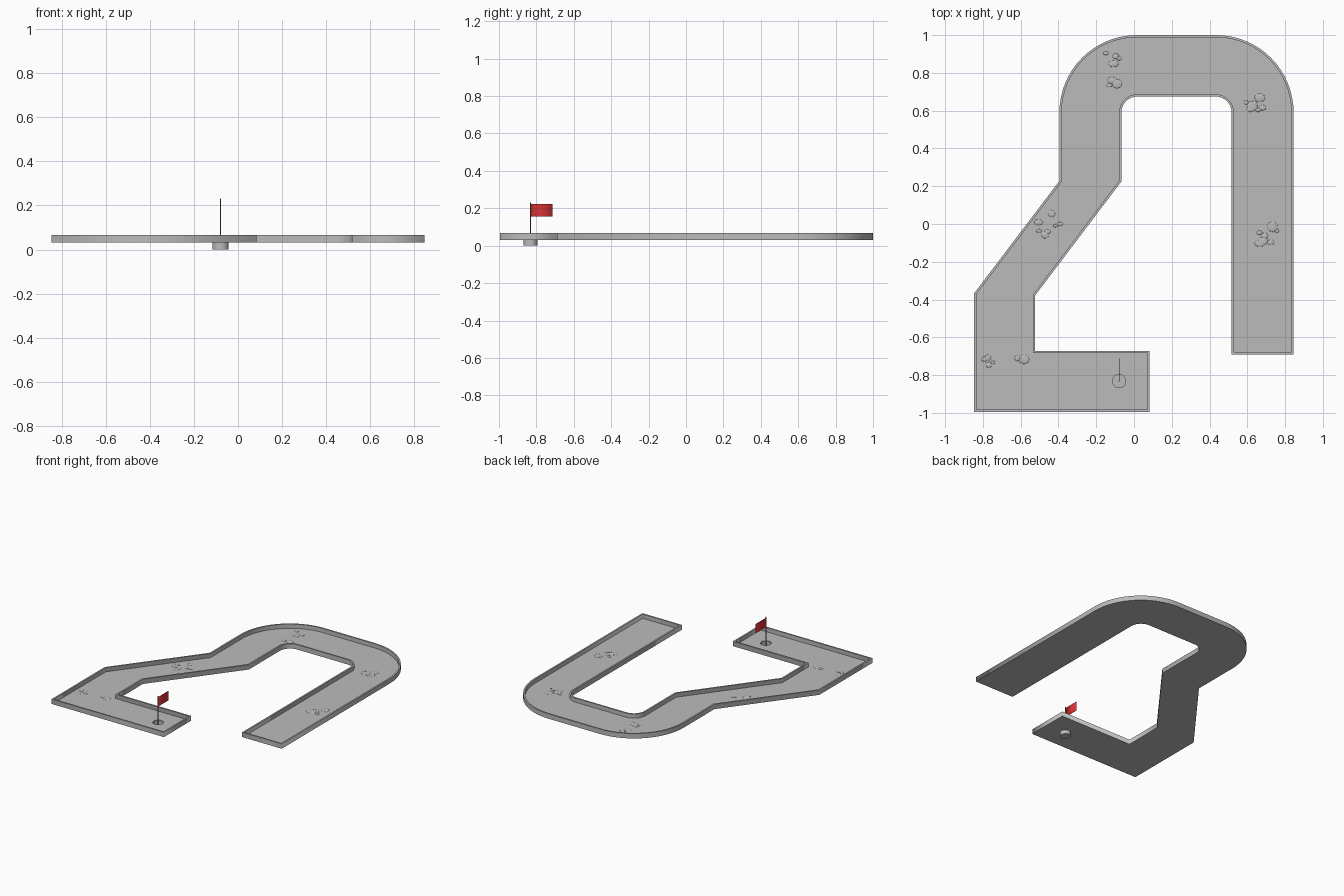
import bpy, bmesh, math, random
from mathutils import Vector

if "Cube" in bpy.data.objects:
    bpy.data.objects.remove(bpy.data.objects["Cube"])

random.seed(4)
BASE, FLOOR, TOP = 0.031, 0.036, 0.067
RIM = 0.012
CUP = Vector((-0.079, -0.832))


def material(name, rgb):
    m = bpy.data.materials.new(name)
    m.diffuse_color = (*rgb, 1)
    m.use_nodes = True
    m.node_tree.nodes["Principled BSDF"].inputs["Base Color"].default_value = m.diffuse_color
    return m


GREY = material("concrete grey", (0.5, 0.5, 0.5))
RED = material("flag red", (0.68, 0.03, 0.035))
BROWN = material("pole brown", (0.22, 0.13, 0.07))


def add(name, mesh, mat):
    ob = bpy.data.objects.new(name, mesh)
    bpy.context.collection.objects.link(ob)
    mesh.materials.clear()
    mesh.materials.append(mat)
    return ob


def plate(name, loops, z0, z1, mat):
    """Flat plate from closed loops; inner loops become holes."""
    cu = bpy.data.curves.new(name, 'CURVE')
    cu.dimensions, cu.fill_mode = '2D', 'BOTH'
    cu.extrude = (z1 - z0) / 2
    for loop in loops:
        sp = cu.splines.new('POLY')
        sp.points.add(len(loop) - 1)
        for p, v in zip(sp.points, loop):
            p.co = (v[0], v[1], 0, 1)
        sp.use_cyclic_u = True
    tmp = bpy.data.objects.new(name + "_curve", cu)
    bpy.context.collection.objects.link(tmp)
    dg = bpy.context.evaluated_depsgraph_get()
    mesh = bpy.data.meshes.new_from_object(tmp.evaluated_get(dg))
    bpy.data.objects.remove(tmp)
    bm = bmesh.new()
    bm.from_mesh(mesh)
    bmesh.ops.remove_doubles(bm, verts=bm.verts, dist=1e-5)
    bmesh.ops.translate(bm, verts=bm.verts, vec=(0, 0, (z0 + z1) / 2))
    bmesh.ops.recalc_face_normals(bm, faces=bm.faces)
    bm.to_mesh(mesh)
    bm.free()
    return add(name, mesh, mat)


def circle(c, r, n=32):
    return [(c[0] + r * math.cos(2 * math.pi * i / n),
             c[1] + r * math.sin(2 * math.pi * i / n)) for i in range(n)]


def arc(cx, cy, r, a0, a1, n):
    return [(cx + r * math.cos(math.radians(a0 + (a1 - a0) * i / n)),
             cy + r * math.sin(math.radians(a0 + (a1 - a0) * i / n))) for i in range(n + 1)]


def inset(loop, d):
    """Mitred inward offset of a counter-clockwise loop."""
    out, n = [], len(loop)
    for i in range(n):
        a, b, c = (Vector(loop[j % n]) for j in (i - 1, i, i + 1))
        e, f = (b - a).normalized(), (c - b).normalized()
        n1, n2 = Vector((-e.y, e.x)), Vector((-f.y, f.x))
        out.append(tuple(b + (n1 + n2) * d / (1 + n1.dot(n2))))
    return out


# Lane outline, counter-clockwise
outline = [(-0.847, -0.995), (0.083, -0.995), (0.083, -0.672), (-0.523, -0.672),
           (-0.523, -0.378), (-0.067, 0.225)]
outline += arc(0.018, 0.59, 0.085, 180, 90, 8)
outline += arc(0.432, 0.59, 0.085, 90, 0, 8)
outline += [(0.517, -0.69), (0.845, -0.69)]
outline += arc(0.435, 0.59, 0.41, 0, 90, 16)
outline += arc(0.015, 0.59, 0.41, 90, 180, 16)
outline += [(-0.395, 0.228), (-0.847, -0.368)]

inner = inset(outline, RIM)
plate("rim_wall", [outline, inner], BASE, TOP, GREY)
plate("lane_floor", [inner, circle(CUP, 0.037)], BASE, FLOOR, GREY)

# Cup under the hole
plate("cup_wall", [circle(CUP, 0.037), circle(CUP, 0.035)], 0, BASE, GREY)
plate("cup_bottom", [circle(CUP, 0.035)], 0, 0.002, GREY)

# Pole and flag
plate("flag_pole", [circle(CUP, 0.003, 12)], 0.002, 0.232, BROWN)
x, y = CUP
plate("flag", [[(x - 0.0015, y + 0.002), (x + 0.0015, y + 0.002),
                (x + 0.0015, y + 0.119), (x - 0.0015, y + 0.119)]], 0.155, 0.224, RED)

# Low bumps scattered over the floor: centre and half spread of each group
bm = bmesh.new()
for cx, cy, sx, sy in [(-0.12, 0.81, 0.05, 0.11), (0.62, 0.64, 0.06, 0.04),
                       (0.71, -0.07, 0.05, 0.06), (-0.45, 0.01, 0.06, 0.07),
                       (-0.69, -0.71, 0.11, 0.04)]:
    for _ in range(7):
        r = random.uniform(0.012, 0.03)
        made = bmesh.ops.create_uvsphere(bm, u_segments=12, v_segments=8, radius=1)['verts']
        bmesh.ops.scale(bm, verts=made, vec=(r, r * random.uniform(0.6, 1), 0.004))
        bmesh.ops.translate(bm, verts=made, vec=(cx + random.uniform(-sx, sx),
                                                 cy + random.uniform(-sy, sy), FLOOR - 0.0005))
for f in bm.faces:
    f.smooth = True
bumps = bpy.data.meshes.new("floor_bumps")
bm.to_mesh(bumps)
bm.free()
add("floor_bumps", bumps, GREY)
